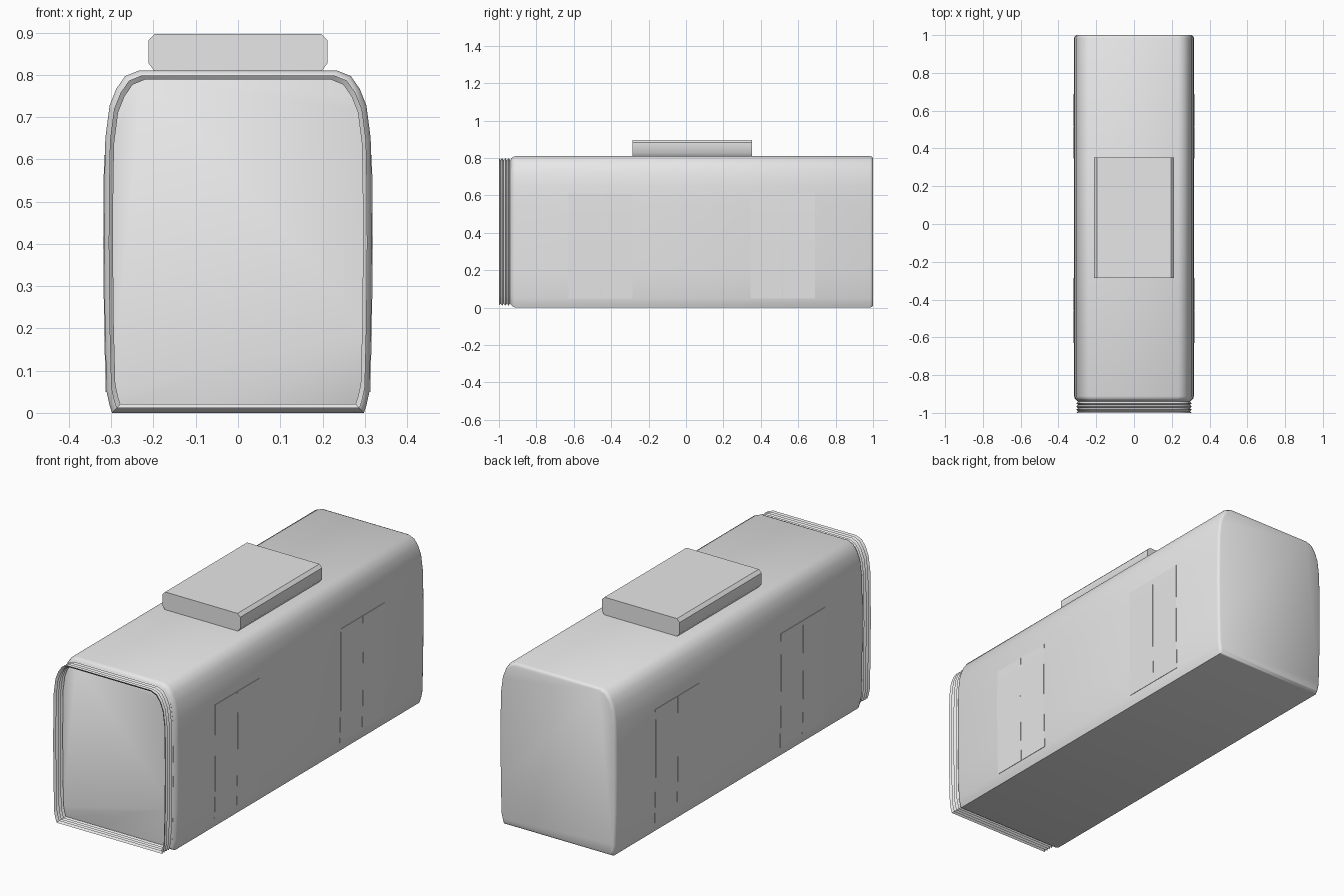
import bpy
import bmesh
import math

cube = bpy.data.objects.get("Cube")
if cube:
    bpy.data.objects.remove(cube, do_unlink=True)

grey = bpy.data.materials.new("light grey")
grey.use_nodes = True
grey.diffuse_color = (0.8, 0.8, 0.8, 1)
grey.node_tree.nodes["Principled BSDF"].inputs["Base Color"].default_value = (0.8, 0.8, 0.8, 1)

# Right half of the body cross-section, from floor to roof
SIDE = [(0.298, 0), (0.304, 0.018), (0.311, 0.05), (0.315, 0.2), (0.317, 0.4), (0.316, 0.55),
        (0.314, 0.65), (0.304, 0.727), (0.288, 0.767), (0.267, 0.797), (0.235, 0.81)]
HALF_W, MID_Z = 0.317, 0.405


def mirrored(half):
    return half + [(-x, z) for x, z in reversed(half)]


def inset(points, d):
    sx, sz = 1 - d / HALF_W, 1 - d / MID_Z
    return [(x * sx, MID_Z + (z - MID_Z) * sz) for x, z in points]


def side_x(z):
    for (x0, z0), (x1, z1) in zip(SIDE, SIDE[1:]):
        if z0 <= z <= z1:
            return x0 + (x1 - x0) * (z - z0) / (z1 - z0)


def loft(name, sections, capped=True, angle=40):
    """Skin a row of (y, outline) sections into one object."""
    bm = bmesh.new()
    rings = [[bm.verts.new((x, y, z)) for x, z in outline] for y, outline in sections]
    n = len(rings[0])
    for a, b in zip(rings, rings[1:]):
        for i in range(n):
            j = (i + 1) % n
            bm.faces.new((a[i], a[j], b[j], b[i]))
    if capped:
        bm.faces.new(rings[0])
        bm.faces.new(rings[-1])
    bmesh.ops.recalc_face_normals(bm, faces=bm.faces)
    mesh = bpy.data.meshes.new(name)
    bm.to_mesh(mesh)
    bm.free()
    mesh.materials.append(grey)
    obj = bpy.data.objects.new(name, mesh)
    bpy.context.collection.objects.link(obj)
    bpy.ops.object.select_all(action='DESELECT')
    obj.select_set(True)
    bpy.context.view_layer.objects.active = obj
    bpy.ops.object.shade_smooth_by_angle(angle=math.radians(angle))
    return obj


# Car body with softly rounded ends
body = mirrored(SIDE)
ends = [(-0.935, 0.014), (-0.925, 0.004), (-0.912, 0), (0.985, 0), (0.995, 0.004), (1.0, 0.012)]
loft("car_body", [(y, inset(body, d)) for y, d in ends])

# Open folded gangway bellows at the front
FOLDS = 8
folds = [(-1 + 0.068 * i / FOLDS, inset(body, 0.021 if i % 2 else 0.011)) for i in range(FOLDS + 1)]
loft("gangway_bellows", folds, capped=False, angle=20)

# Roof unit with chamfered long edges
roof = mirrored([(0.197, 0.808), (0.212, 0.828), (0.212, 0.882), (0.197, 0.897)])
loft("roof_unit", [(-0.285, roof), (0.352, roof)])

# Pairs of sliding door leaves following the curve of each side
LEVELS = [0.05, 0.2, 0.4, 0.55, 0.61]
LEAF = 0.1725
for side, label in ((1, "left"), (-1, "right")):
    outline = [(side * (side_x(z) + 0.002), z) for z in LEVELS]
    outline += [(side * (side_x(z) - 0.004), z) for z in reversed(LEVELS)]
    for start, place in ((-0.63, "front"), (0.345, "rear")):
        for k in range(2):
            y = start + k * LEAF
            loft(f"{label}_{place}_door_leaf_{k + 1}",
                 [(y + 0.001, outline), (y + LEAF - 0.001, outline)])
